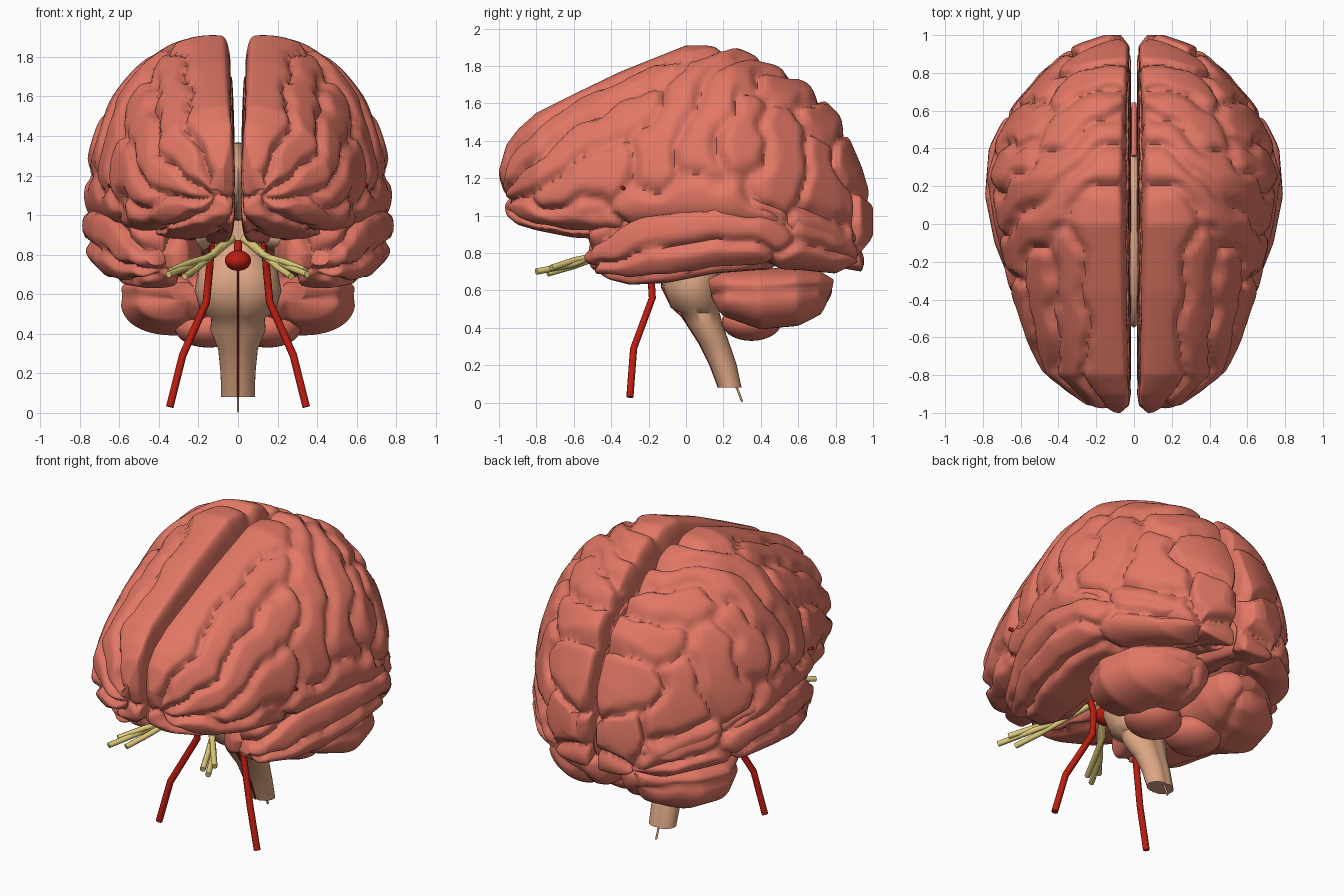
import bpy, bmesh, math
from mathutils import Vector, noise, kdtree

old = bpy.data.objects.get("Cube")
if old:
    bpy.data.objects.remove(old, do_unlink=True)


def material(name, rgb):
    m = bpy.data.materials.new(name)
    m.use_nodes = True
    m.diffuse_color = (*rgb, 1)
    bsdf = m.node_tree.nodes["Principled BSDF"]
    bsdf.inputs["Base Color"].default_value = (*rgb, 1)
    bsdf.inputs["Roughness"].default_value = 0.7
    return m


PINK = material("cortex pink", (0.76, 0.185, 0.13))
BEIGE = material("stem beige", (0.72, 0.38, 0.23))
YELLOW = material("nerve yellow", (0.74, 0.6, 0.2))
RED = material("artery red", (0.50, 0.012, 0.005))


def finish(ob, mat, mirror=False, angle=60):
    ob.data.materials.append(mat)
    if mirror:
        ob.modifiers.new("Mirror", "MIRROR").use_mirror_merge = False
    if ob.type == "MESH":
        bpy.ops.object.select_all(action="DESELECT")
        ob.select_set(True)
        bpy.context.view_layer.objects.active = ob
        bpy.ops.object.shade_smooth_by_angle(angle=math.radians(angle))
    return ob


def mesh_from_rings(name, rings, relax=0):
    """Skin a list of closed rings and cap both ends."""
    bm = bmesh.new()
    loops = [[bm.verts.new(p) for p in ring] for ring in rings]
    n = len(loops[0])
    for a, b in zip(loops, loops[1:]):
        for i in range(n):
            j = (i + 1) % n
            bm.faces.new((a[i], a[j], b[j], b[i]))
    bm.faces.new(loops[0])
    bm.faces.new(loops[-1])
    bmesh.ops.recalc_face_normals(bm, faces=bm.faces)
    if relax:
        bmesh.ops.smooth_vert(bm, verts=bm.verts, factor=relax,
                              use_axis_x=True, use_axis_y=True, use_axis_z=True)
    me = bpy.data.meshes.new(name)
    bm.to_mesh(me)
    bm.free()
    ob = bpy.data.objects.new(name, me)
    bpy.context.collection.objects.link(ob)
    return ob


def spow(v, e):
    return math.copysign(abs(v) ** e, v)


def section_at(table, y):
    """Interpolate (inner x, outer x, top z, bottom z) along y."""
    for a, b in zip(table, table[1:]):
        if y <= b[0]:
            break
    f = min(max((y - a[0]) / (b[0] - a[0]), 0), 1)
    return [p + (q - p) * f for p, q in zip(a[1:], b[1:])]


def lobe(name, table, folds, rows, cols, ridge=0.5, belt=0.43, inner_power=0.9,
         top_power=0.95, depth=0.06, width=0.09, wobble=0.08):
    """Loft a lobe along y, then press furrows between neighbouring folds."""
    def centre(y):
        x0, x1, top, low = section_at(table, y)
        return Vector((x0 + ridge * (x1 - x0), y, low + belt * (top - low)))

    def point(y, degrees):
        x0, x1, top, low = section_at(table, y)
        c = centre(y)
        co, si = math.cos(math.radians(degrees)), math.sin(math.radians(degrees))
        if co > 0:
            x = c.x + (x1 - c.x) * spow(co, top_power if si > 0 else 0.85)
        else:
            x = c.x + (c.x - x0) * spow(co, inner_power)
        if si > 0:
            z = c.z + (top - c.z) * spow(si, top_power)
        else:
            z = c.z + (c.z - low) * spow(si, 0.75)
        return Vector((x, y, z))

    # sample the centre line of every fold
    seeds = []
    for k, line in enumerate(folds):
        for (y0, t0), (y1, t1) in zip(line, line[1:]):
            for s in range(25):
                f = s / 24
                seeds.append((point(y0 + (y1 - y0) * f, t0 + (t1 - t0) * f), k))
    tree = kdtree.KDTree(len(seeds))
    for i, (p, k) in enumerate(seeds):
        tree.insert(p, i)
    tree.balance()

    def furrow(p):
        q = p + noise.noise_vector(p * 3.5) * wobble + noise.noise_vector(p * 8) * wobble * 0.4
        near = tree.find_n(q, 90)
        own = seeds[near[0][1]][1]
        for _, i, d in near:
            if seeds[i][1] != own:
                gap = min((d - near[0][2]) / width, 1)
                return depth * (1 - gap) ** 2
        return 0

    first, last = table[0][0], table[-1][0]
    rings = []
    for r in range(rows + 1):
        y = (first + last) / 2 - (last - first) / 2 * math.cos(math.pi * r / rows)
        ring = []
        for c in range(cols):
            p = point(y, 360 * c / cols)
            inward = centre(y) - p
            inward.y = -0.25 * (y - (first + last) / 2)
            ring.append(p + inward.normalized() * min(furrow(p), inward.length * 0.6))
        rings.append(ring)
    return finish(mesh_from_rings(name, rings, relax=0.5), PINK, mirror=True)


def ball(name, loc, radii, mat, mirror=False):
    bm = bmesh.new()
    bmesh.ops.create_uvsphere(bm, u_segments=24, v_segments=14, radius=1)
    for v in bm.verts:
        v.co = Vector(a * r + b for a, r, b in zip(v.co, radii, loc))
    me = bpy.data.meshes.new(name)
    bm.to_mesh(me)
    bm.free()
    ob = bpy.data.objects.new(name, me)
    bpy.context.collection.objects.link(ob)
    return finish(ob, mat, mirror)


def tube(name, points, radius, mat, mirror=True):
    cu = bpy.data.curves.new(name, "CURVE")
    cu.dimensions = "3D"
    cu.bevel_depth = radius
    cu.bevel_resolution = 2
    cu.use_fill_caps = True
    sp = cu.splines.new("POLY")
    sp.points.add(len(points) - 1)
    for p, co in zip(sp.points, points):
        p.co = (*co, 1)
    ob = bpy.data.objects.new(name, cu)
    bpy.context.collection.objects.link(ob)
    return finish(ob, mat, mirror)


# Cerebral hemispheres: y, inner x, outer x, top z, bottom z
hemisphere = [
    (-1, .07, .15, 1.24, 1.12), (-.96, .025, .25, 1.38, 1), (-.9, .015, .34, 1.46, .95),
    (-.8, .015, .48, 1.55, .92), (-.6, .015, .58, 1.65, .88), (-.35, .015, .66, 1.77, .86),
    (0, .015, .74, 1.91, .85), (.25, .015, .78, 1.91, .84), (.45, .015, .73, 1.82, .8),
    (.65, .015, .62, 1.71, .76), (.82, .015, .47, 1.54, .72), (.94, .02, .34, 1.26, .7),
    (1, .07, .16, 1.06, .9)]
# Folds as centre lines: y, angle around the lobe (90 is up, 0 is outward)
frontal = [
    [(-.97, 75), (-.6, 83), (-.2, 82), (.15, 80)], [(-.93, 36), (-.7, 58), (-.4, 61), (-.1, 62)],
    [(-.9, 12), (-.65, 33), (-.4, 40), (-.2, 43)], [(-.8, -5), (-.55, 12), (-.35, 20)],
    [(-.9, -25), (-.6, -28)], [(-.85, -75), (-.5, -75)],
    [(.36, 84), (.15, 66), (.02, 51), (-.08, 34), (-.15, 14)]]
rear = [
    [(.5, 84), (.33, 66), (.22, 51), (.1, 34), (.05, 14)], [(-.1, -10), (.4, -10)],
    [(.64, 78), (.47, 60)], [(.8, 80), (.68, 57)], [(.34, 42), (.24, 20), (.36, 22)],
    [(.5, 44), (.57, 22), (.45, 5)], [(.9, 75), (.88, 48)], [(.72, 36), (.8, 15)],
    [(.95, 25), (.97, -15)], [(.7, -8), (.88, -25)], [(.6, -60), (.9, -70)],
    [(-.7, 150), (.7, 150)], [(-.7, 210), (.7, 210)]]
lobe("cerebral_hemispheres", hemisphere, frontal + rear, 150, 140,
     ridge=0.16, belt=0.26, inner_power=0.35, top_power=1.03)

# Temporal lobes
temporal = [
    (-.55, .36, .46, .84, .74), (-.5, .25, .55, .95, .68), (-.3, .18, .66, 1.12, .63),
    (-.1, .2, .74, 1.2, .64), (.15, .22, .79, 1.23, .69), (.4, .2, .77, 1.18, .71),
    (.6, .15, .67, 1.1, .71), (.8, .1, .5, 1, .69), (.92, .2, .35, .9, .75)]
temporal_folds = [
    [(-.5, 60), (-.2, 50), (.2, 45), (.5, 40)], [(-.52, 10), (-.2, 8), (.2, 5), (.5, 5)],
    [(-.48, -40), (0, -38), (.35, -35)], [(-.4, -80), (.3, -80)], [(.65, 40), (.8, 30)],
    [(.6, -30), (.8, -40)], [(-.4, 180), (.6, 180)]]
lobe("temporal_lobes", temporal, temporal_folds, 100, 80, wobble=0.06)

# Cerebellum with its lower tonsils
cerebellum = [
    (.12, .2, .35, .66, .54), (.2, .1, .52, .7, .46), (.4, .01, .6, .72, .39),
    (.6, .01, .55, .72, .41), (.72, .04, .41, .7, .47), (.79, .14, .26, .66, .56)]
cerebellum_folds = [[(.2, 45), (.7, 45)], [(.2, -35), (.45, -25), (.7, -30)],
                    [(.3, 180), (.6, 180)]]
lobe("cerebellum", cerebellum, cerebellum_folds, 60, 60, belt=0.65, depth=0.03, wobble=0.04)
ball("cerebellar_tonsils", (.15, .35, .43), (.17, .16, .1), PINK, mirror=True)

# Brain stem: z, centre y, half width, half depth
stem = [(.08, .235, .085, .065), (.2, .2, .088, .075), (.32, .15, .1, .085),
        (.42, .1, .14, .1), (.48, .075, .135, .11), (.51, .05, .19, .14),
        (.62, .03, .22, .16), (.72, .04, .2, .16), (.8, .07, .15, .13), (1, .05, .12, .1)]
rings = []
for z, yc, rx, ry in stem:
    ring = []
    for i in range(32):
        a = math.tau * i / 32
        groove = 1 - 0.12 * max(0, 1 - abs(math.cos(a)) * 4)
        ring.append((rx * math.cos(a), yc + ry * groove * math.sin(a), z))
    rings.append(ring)
finish(mesh_from_rings("brain_stem", rings), BEIGE)
tube("spinal_thread", [(0, .25, .12), (0, .28, .06), (0, .3, .005)], .006, BEIGE, False)

# Inner parts seen between the lobes
ball("corpus_callosum", (0, -.08, 1.17), (.07, .47, .2), BEIGE)
ball("inner_core", (.27, -.2, .88), (.15, .2, .08), BEIGE, mirror=True)
tube("midline_vein", [(0, .36, 1.25), (0, .64, 1.15)], .014, PINK, False)

# Pituitary and arteries
ball("pituitary", (0, -.25, .77), (.066, .066, .052), RED)
tube("pituitary_stalk", [(0, -.25, .8), (0, -.23, .87)], .02, RED, False)
tube("carotid_arteries", [(.345, -.3, .03), (.28, -.28, .29), (.16, -.18, .56),
                          (.145, -.19, .72), (.13, -.25, .86), (.25, -.27, .87)], .02, RED)
tube("side_arteries", [(.5, -.3, 1.12), (.655, -.34, 1.15)], .01, RED)
tube("basilar_artery", [(0, -.12, .72), (0, -.13, .62), (0, -.075, .51), (0, -.02, .46),
                        (0, .07, .32), (0, .13, .2), (0, .175, .08)], .005, RED, False)

# Optic nerves, three strands on each side
tube("optic_chiasm", [(.03, -.3, .88), (.06, -.35, .86), (.13, -.44, .8)], .022, YELLOW)
for k, (x, y, z) in enumerate([(.35, -.8, .7), (.34, -.72, .72), (.27, -.74, .69)]):
    tube(f"optic_strand_{k}", [(.07, -.36, .86), (.13 + k * .01, -.46, .8 - k * .01),
                               ((x + .15) / 2, -.6, z + .04), (x, y, z)], .017, YELLOW)
